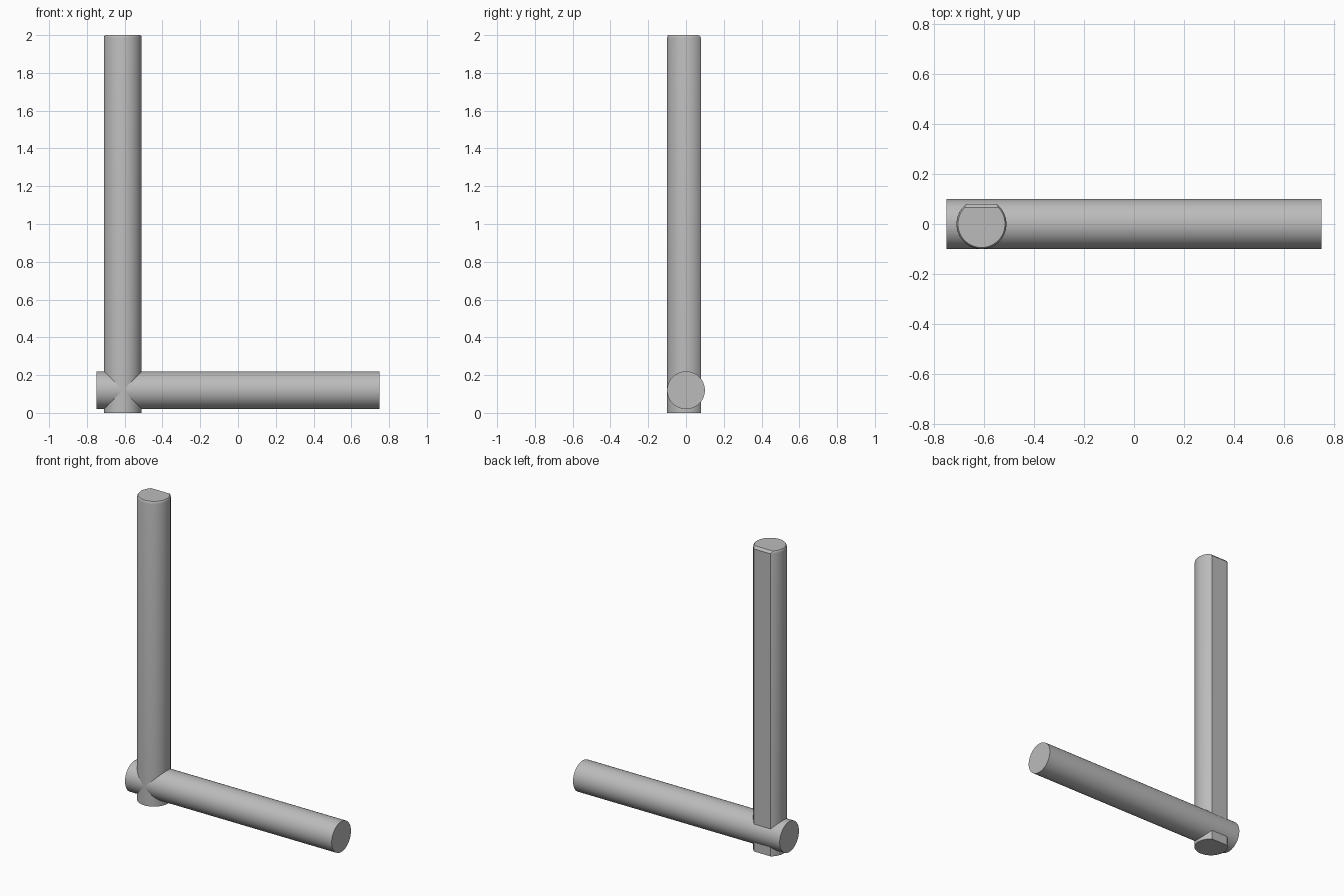
import bpy, bmesh, math
from mathutils import Matrix

cube = bpy.data.objects.get("Cube")
if cube:
    bpy.data.objects.remove(cube)

grey = bpy.data.materials.new("plain grey")
grey.use_nodes = True
colour = (0.5, 0.5, 0.5, 1)
grey.diffuse_color = colour
grey.node_tree.nodes["Principled BSDF"].inputs["Base Color"].default_value = colour

RADIUS = 0.1
SIDES = 64


def finish(name, bm):
    bmesh.ops.recalc_face_normals(bm, faces=bm.faces[:])
    mesh = bpy.data.meshes.new(name)
    bm.to_mesh(mesh)
    bm.free()
    mesh.materials.append(grey)
    obj = bpy.data.objects.new(name, mesh)
    bpy.context.collection.objects.link(obj)
    bpy.ops.object.select_all(action='DESELECT')
    obj.select_set(True)
    bpy.context.view_layer.objects.active = obj
    bpy.ops.object.shade_smooth_by_angle(angle=math.radians(30))
    return obj


def flat_ring(bm, radius, flat, z):
    """Circle cut off by a straight chord on its back side."""
    start = math.pi - math.asin(flat / radius)
    sweep = math.pi + 2 * math.asin(flat / radius)
    angles = [start + sweep * i / SIDES for i in range(SIDES + 1)]
    return [bm.verts.new((radius * math.cos(a), radius * math.sin(a), z)) for a in angles]


# Upright post with a flat back and a softened top rim
bm = bmesh.new()
rings = [flat_ring(bm, r, f, z) for r, f, z in (
    (RADIUS, 0.08, 0), (RADIUS, 0.08, 1.985),
    (0.098, 0.073, 1.995), (0.094, 0.066, 2))]
for low, high in zip(rings, rings[1:]):
    for i in range(len(low)):
        j = (i + 1) % len(low)
        bm.faces.new((low[i], low[j], high[j], high[i]))
bm.faces.new(rings[0])
bm.faces.new(rings[-1])
post = finish("upright_post", bm)
post.location = (-0.61, 0, 0)

# Horizontal round bar crossing the foot of the post
bm = bmesh.new()
bmesh.ops.create_cone(bm, cap_ends=True, segments=SIDES, radius1=RADIUS,
                      radius2=RADIUS, depth=1.5,
                      matrix=Matrix.Rotation(math.pi / 2, 4, 'Y'))
bar = finish("horizontal_bar", bm)
bar.location = (0, 0, 0.12)
